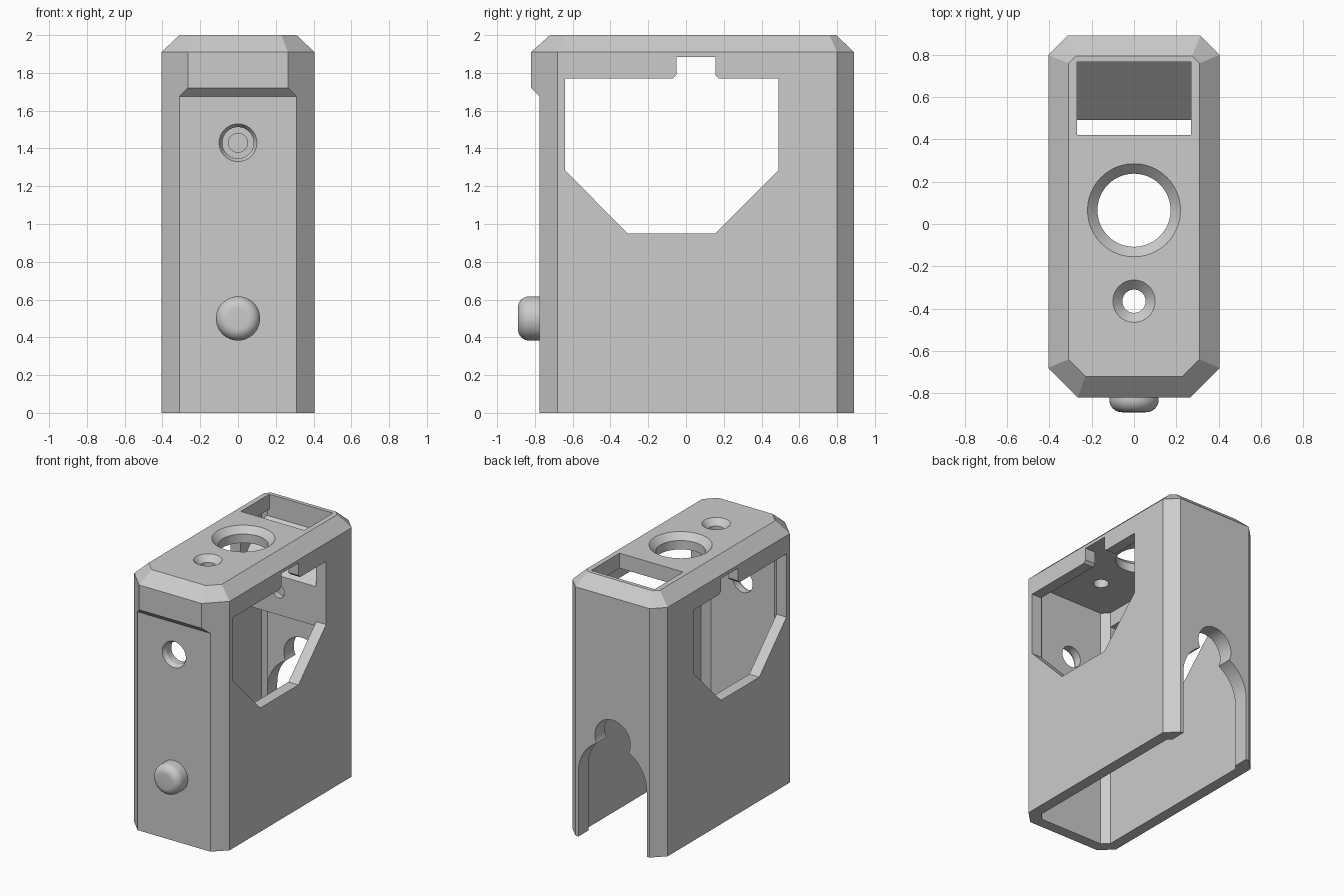
import bpy, bmesh, math
from mathutils import Matrix

cube = bpy.data.objects.get("Cube")
if cube:
    bpy.data.objects.remove(cube, do_unlink=True)

grey = bpy.data.materials.new("plain_grey")
grey.use_nodes = True
COLOR = (0.6, 0.6, 0.6, 1)
grey.diffuse_color = COLOR
for node in grey.node_tree.nodes:
    if node.type == 'BSDF_PRINCIPLED':
        node.inputs["Base Color"].default_value = COLOR


def loft(name, rings):
    """Closed solid through a list of equal-length point rings."""
    bm = bmesh.new()
    loops = [[bm.verts.new(p) for p in ring] for ring in rings]
    n = len(loops[0])
    for a, b in zip(loops, loops[1:]):
        for i in range(n):
            j = (i + 1) % n
            bm.faces.new((a[i], a[j], b[j], b[i]))
    bm.faces.new(loops[0][::-1])
    bm.faces.new(loops[-1])
    bmesh.ops.recalc_face_normals(bm, faces=bm.faces)
    mesh = bpy.data.meshes.new(name)
    bm.to_mesh(mesh)
    bm.free()
    mesh.materials.append(grey)
    obj = bpy.data.objects.new(name, mesh)
    bpy.context.collection.objects.link(obj)
    return obj


def plan(z, hx, y0, y1, front, back):
    """Octagon: front / back are the |x|+|y| sums of the corner chamfers."""
    half = [(front + y0, y0), (hx, hx - front), (hx, back - hx), (back - y1, y1)]
    return [(x, y, z) for x, y in half] + [(-x, y, z) for x, y in half[::-1]]


def turned(name, profile, origin, axis, n=48):
    """Round solid from (radius, distance along axis) pairs."""
    rings = []
    for r, d in profile:
        ring = []
        for i in range(n):
            a = 2 * math.pi * i / n
            c, s = r * math.cos(a), r * math.sin(a)
            p = (c, d, s) if axis == 'Y' else (c, s, d)
            ring.append(tuple(o + q for o, q in zip(origin, p)))
        rings.append(ring)
    return loft(name, rings)


def prism(name, points, lo, hi, axis):
    """Extrude a 2D outline along X (points are y,z) or Y (points are x,z)."""
    if axis == 'X':
        return loft(name, [[(t, a, b) for a, b in points] for t in (lo, hi)])
    return loft(name, [[(a, t, b) for a, b in points] for t in (lo, hi)])


def box_outline(a0, a1, b0, b1):
    return [(a0, b0), (a1, b0), (a1, b1), (a0, b1)]


def cut(target, cutter):
    cutter.hide_render = True
    mod = target.modifiers.new("cut", 'BOOLEAN')
    mod.operation = 'DIFFERENCE'
    mod.solver = 'EXACT'
    mod.object = cutter
    bpy.context.view_layer.objects.active = target
    bpy.ops.object.modifier_apply(modifier=mod.name)
    bpy.data.objects.remove(cutter, do_unlink=True)


# Chamfered casing with the front lip
BACK = 0.89
casing = loft("casing", [
    plan(0, 0.405, -0.775, BACK, 1.085, 1.205),
    plan(1.675, 0.405, -0.775, BACK, 1.085, 1.205),
    plan(1.72, 0.405, -0.82, BACK, 1.085, 1.205),
    plan(1.91, 0.405, -0.82, BACK, 1.085, 1.205),
    plan(2.0, 0.31, -0.72, 0.795, 0.95, 1.07)])

# Hollow inside, open at the bottom
cut(casing, loft("cavity", [plan(z, 0.32, -0.69, 0.77, 0.96, 1.06)
                            for z in (-0.1, 1.885)]))

# Side windows with the small upper notch
window = [(-0.31, 0.95), (0.155, 0.95), (0.49, 1.285), (0.49, 1.77),
          (0.175, 1.77), (0.155, 1.79), (0.155, 1.884), (-0.05, 1.884),
          (-0.05, 1.79), (-0.07, 1.77), (-0.64, 1.77), (-0.64, 1.285)]
cut(casing, prism("window", window, -0.6, 0.6, 'X'))

# Top openings: rear slot and two countersunk holes
cut(casing, prism("slot", box_outline(0.42, 0.765, 1.8, 2.1), -0.27, 0.27, 'X'))
for name, y, wide, narrow in (("big_hole", 0.065, 0.22, 0.173),
                              ("small_hole", -0.365, 0.1, 0.055)):
    cut(casing, turned(name, [(narrow, -0.3), (narrow, wide and narrow - wide),
                              (wide, 0), (wide, 0.1)], (0, y, 2), 'Z'))

# Front hole with a bevelled rim
cut(casing, turned("front_hole", [(0.1, -0.1), (0.1, 0), (0.083, 0.03), (0.083, 0.2)],
                   (0, -0.775, 1.43), 'Y'))

# Rear keyhole-shaped cutout: wide arch topped by a smaller circle
R = 0.29
arch = [(R, -0.1)] + [(R * math.cos(math.pi * i / 32), 0.5 + R * math.sin(math.pi * i / 32))
                      for i in range(33)] + [(-R, -0.1)]
cut(casing, prism("arch", arch, 0.6, 1.0, 'Y'))
cut(casing, turned("arch_top", [(0.15, -0.2), (0.15, 0.2)], (0, 0.8, 0.82), 'Y'))

# Sloped block below the slot, with a shallow dimple
block = prism("rear_block", [(0.492, 1.25), (0.8, 1.25), (0.8, 1.86), (0.492, 1.552)],
              -0.34, 0.34, 'X')
cut(block, turned("dimple", [(0.05, -0.1), (0.05, 0.05)], (0, 0.492, 1.43), 'Y'))

# Rounded front button
r, f = 0.117, 0.06
rounded = [(r - f + f * math.sin(t), f - f * math.cos(t))
           for t in [math.pi / 2 * i / 8 for i in range(9)]]
button = turned("front_button", rounded + [(r, 0.13)], (0, -0.89, 0.5), 'Y')

# Smooth the round surfaces, keep edges sharp
bpy.ops.object.select_all(action='DESELECT')
for obj in (casing, block, button):
    obj.select_set(True)
bpy.context.view_layer.objects.active = casing
bpy.ops.object.shade_smooth_by_angle(angle=math.radians(25))
